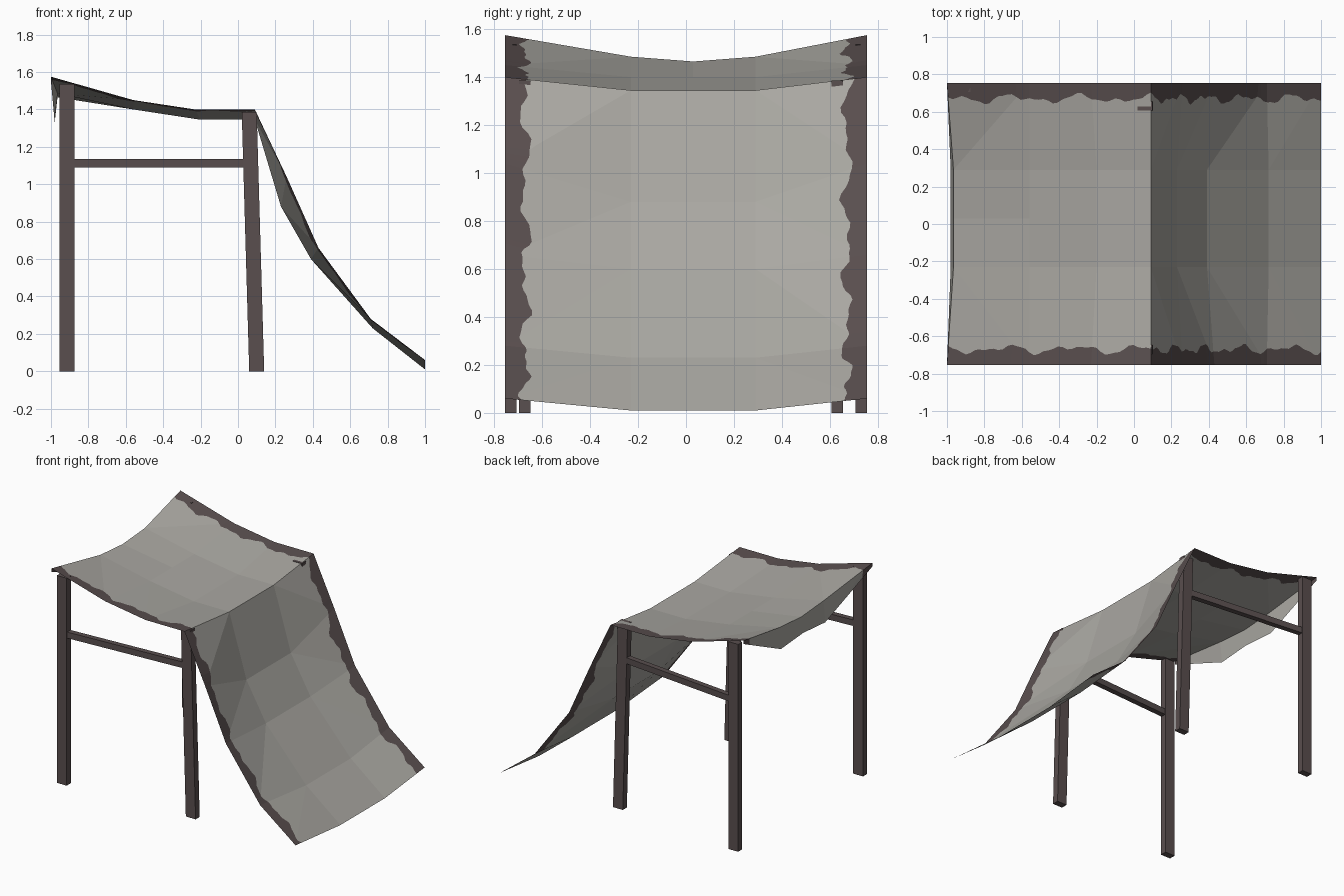
import bpy, bmesh, math
from mathutils import Vector

cube = bpy.data.objects.get("Cube")
if cube:
    bpy.data.objects.remove(cube, do_unlink=True)


def make_material(name, rgb):
    mat = bpy.data.materials.new(name)
    mat.use_nodes = True
    mat.diffuse_color = (*rgb, 1)
    mat.node_tree.nodes["Principled BSDF"].inputs["Base Color"].default_value = (*rgb, 1)
    return mat


cloth_grey = make_material("cloth_grey", (0.40, 0.39, 0.36))
dark_brown = make_material("dark_brown", (0.10, 0.077, 0.077))


def finish(bm, name, mats):
    bmesh.ops.remove_doubles(bm, verts=bm.verts, dist=0.0005)
    mesh = bpy.data.meshes.new(name)
    bm.to_mesh(mesh)
    bm.free()
    for mat in mats:
        mesh.materials.append(mat)
    obj = bpy.data.objects.new(name, mesh)
    bpy.context.collection.objects.link(obj)
    return obj


def beam(name, start, end, size, axis):
    """Box swept from start to end; its cross-section lies across the given axis."""
    bm = bmesh.new()
    bmesh.ops.create_cube(bm, size=1)
    others = [i for i in range(3) if i != axis]
    for v in bm.verts:
        p = Vector(start if v.co[axis] < 0 else end)
        for i, s in zip(others, size):
            p[i] += v.co[i] * s
        v.co = p
    return finish(bm, name, [dark_brown])


# Posts and side rails
for side, sy, inner_y in (("right", -1, 0.672), ("left", 1, 0.63)):
    outer = sy * 0.73
    inner = sy * inner_y
    beam("back_post_" + side, (-0.915, outer, 0), (-0.915, outer, 1.535), (0.08, 0.048), 2)
    beam("middle_post_" + side, (0.10, inner, 0), (0.06, inner, 1.385), (0.08, 0.048), 2)
    beam("side_rail_" + side, (-0.88, outer, 1.113), (0.07, inner, 1.113), (0.04, 0.045), 0)

# Cloth rows: outer edge x, z and sagging middle x, z
rows = [
    (-1.00, 1.55, -0.98, 1.33),
    (-1.00, 1.575, -0.965, 1.485),
    (-0.56, 1.45, -0.56, 1.40),
    (-0.23, 1.40, -0.20, 1.345),
    (0.09, 1.40, 0.09, 1.345),
    (0.26, 1.04, 0.23, 0.88),
    (0.43, 0.66, 0.39, 0.60),
    (0.71, 0.28, 0.72, 0.23),
    (1.00, 0.06, 1.00, 0.01),
]
EDGE, INNER = 0.755, {-1: -0.23, 1: 0.29}


def border_width(t):
    """Ragged width of the dark hem along the cloth."""
    return 0.085 + 0.016 * math.sin(17 * t) + 0.012 * math.sin(31 * t + 1) + 0.006 * math.sin(67 * t)


def panel_point(e0, e1, i0, i1, u, v):
    """Point on the two flat triangles of a side panel."""
    if u + v <= 1:
        return e0 + (e1 - e0) * u + (i0 - e0) * v
    return i1 + (i0 - i1) * (1 - u) + (e1 - i1) * (1 - v)


bm = bmesh.new()


def add_face(points, mat):
    face = bm.faces.new([bm.verts.new(p) for p in points])
    face.material_index = mat


travel = 0
for k, (a, b) in enumerate(zip(rows, rows[1:])):
    length = math.hypot(b[0] - a[0], b[1] - a[1])
    steps = max(2, round(length / 0.025))
    # Hemmed side panels
    for sy in (-1, 1):
        e0, e1 = (Vector((r[0], sy * EDGE, r[1])) for r in (a, b))
        i0, i1 = (Vector((r[2], INNER[sy], r[3])) for r in (a, b))
        span = EDGE - abs(INNER[sy])
        strips = []
        for n in range(steps + 1):
            u = n / steps
            w = border_width(travel + u * length + sy) / span
            strips.append([panel_point(e0, e1, i0, i1, u, v) for v in (0, w, max(w, 1 - u), 1)])
        for p, q in zip(strips, strips[1:]):
            for c in range(3):
                quad = [p[c], q[c], q[c + 1], p[c + 1]]
                add_face(quad if sy < 0 else quad[::-1], 1 if c == 0 else 0)
    travel += length
    # Middle panels, with a slight extra dip at the back fold
    mids = []
    for j, r in ((k, a), (k + 1, b)):
        dip = {0: 0.02, 1: -0.02}.get(j, 0)
        mids.append([Vector((r[2], y, r[3] + d)) for y, d in ((INNER[-1], 0), (0.03, dip), (INNER[1], 0))])
    for c in range(2):
        add_face([mids[0][c], mids[1][c], mids[1][c + 1], mids[0][c + 1]], 0)

finish(bm, "draped_cloth", [cloth_grey, dark_brown])
